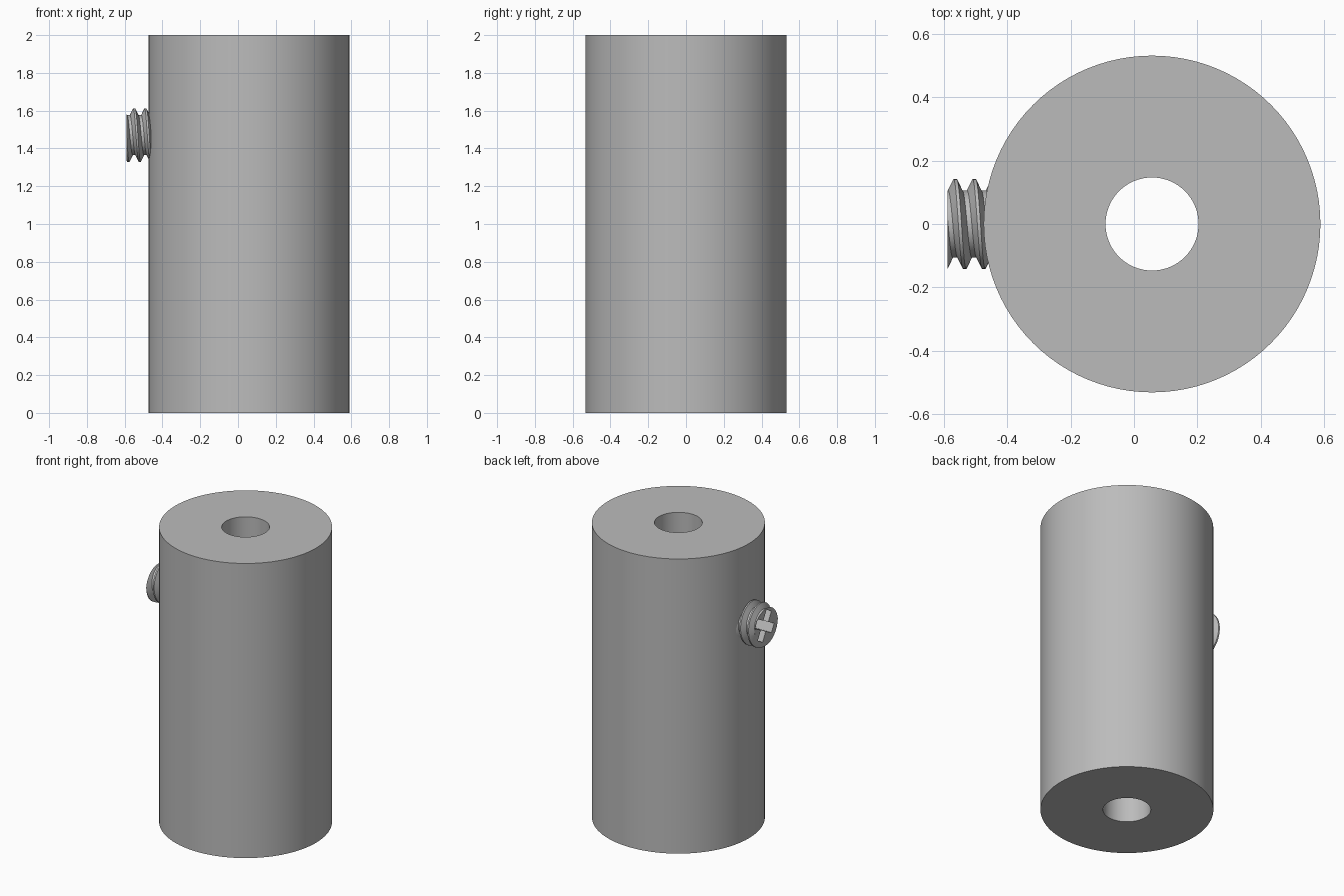
import bpy, bmesh, math

cube = bpy.data.objects.get("Cube")
if cube:
    bpy.data.objects.remove(cube, do_unlink=True)

grey = bpy.data.materials.new("plain grey")
grey.use_nodes = True
grey.diffuse_color = (0.5, 0.5, 0.5, 1)
grey.node_tree.nodes["Principled BSDF"].inputs["Base Color"].default_value = grey.diffuse_color


def finish(bm, name):
    bmesh.ops.recalc_face_normals(bm, faces=bm.faces)
    mesh = bpy.data.meshes.new(name)
    bm.to_mesh(mesh)
    bm.free()
    obj = bpy.data.objects.new(name, mesh)
    mesh.materials.append(grey)
    bpy.context.collection.objects.link(obj)
    return obj


def select(obj):
    bpy.ops.object.select_all(action='DESELECT')
    obj.select_set(True)
    bpy.context.view_layer.objects.active = obj


def smooth(obj):
    select(obj)
    bpy.ops.object.shade_smooth_by_angle(angle=math.radians(30))


# Thick tube: a rectangular section turned about the bore axis
BODY_X, OUTER, BORE, HEIGHT, SIDES = 0.057, 0.532, 0.147, 2.0, 96
bm = bmesh.new()
section = [(BORE, 0), (OUTER, 0), (OUTER, HEIGHT), (BORE, HEIGHT)]
rings = []
for i in range(SIDES):
    a = math.tau * i / SIDES
    rings.append([bm.verts.new((BODY_X + r * math.cos(a), r * math.sin(a), z))
                  for r, z in section])
for i in range(SIDES):
    here, after = rings[i], rings[(i + 1) % SIDES]
    for k in range(4):
        n = (k + 1) % 4
        bm.faces.new((here[k], here[n], after[n], after[k]))
smooth(finish(bm, "tube_body"))

# Threaded screw: a tooth profile swept along a helix, then trimmed flat
SCREW_Z, CREST, ROOT, PITCH, STEPS = 1.47, 0.142, 0.106, 0.06, 48
HEAD_X, TIP_X, START_X = -0.59, -0.1, -0.745
profile = [(-0.005, CREST), (0.005, CREST), (0.0225, ROOT), (0.0375, ROOT)]
bm = bmesh.new()
lines = []
for i in range(STEPS * 12):
    a = math.tau * i / STEPS
    x = START_X + PITCH * i / STEPS
    lines.append([bm.verts.new((x + dx, r * math.cos(a), SCREW_Z + r * math.sin(a)))
                  for dx, r in profile])
for i in range(len(lines) - 1):
    here, after = lines[i], lines[i + 1]
    for k in range(3):
        bm.faces.new((here[k], here[k + 1], after[k + 1], after[k]))
    if i + STEPS + 1 < len(lines):
        nxt, nxt_after = lines[i + STEPS], lines[i + STEPS + 1]
        bm.faces.new((here[3], nxt[0], nxt_after[0], after[3]))
for x, side in ((HEAD_X, -1), (TIP_X, 1)):
    bmesh.ops.bisect_plane(bm, geom=bm.verts[:] + bm.edges[:] + bm.faces[:],
                           plane_co=(x, 0, 0), plane_no=(side, 0, 0), clear_outer=True)
bmesh.ops.remove_doubles(bm, verts=bm.verts, dist=0.00001)
bmesh.ops.holes_fill(bm, edges=[e for e in bm.edges if e.is_boundary], sides=0)
screw = finish(bm, "set_screw")

# Deep cross-shaped drive recess in the exposed end
DEPTH, LENGTH, WIDTH, TILT = 0.16, 0.2, 0.06, 28
for turn in (0, 90):
    bpy.ops.mesh.primitive_cube_add(size=1, location=(HEAD_X, 0, SCREW_Z),
                                    rotation=(math.radians(TILT + turn), 0, 0))
    cutter = bpy.context.object
    cutter.name = "recess_cutter"
    cutter.scale = (DEPTH * 2, LENGTH, WIDTH)
    cutter.hide_render = True
    cut = screw.modifiers.new("recess", 'BOOLEAN')
    cut.operation = 'DIFFERENCE'
    cut.solver = 'EXACT'
    cut.object = cutter
    select(screw)
    bpy.ops.object.modifier_apply(modifier=cut.name)
    bpy.data.objects.remove(cutter, do_unlink=True)
smooth(screw)
